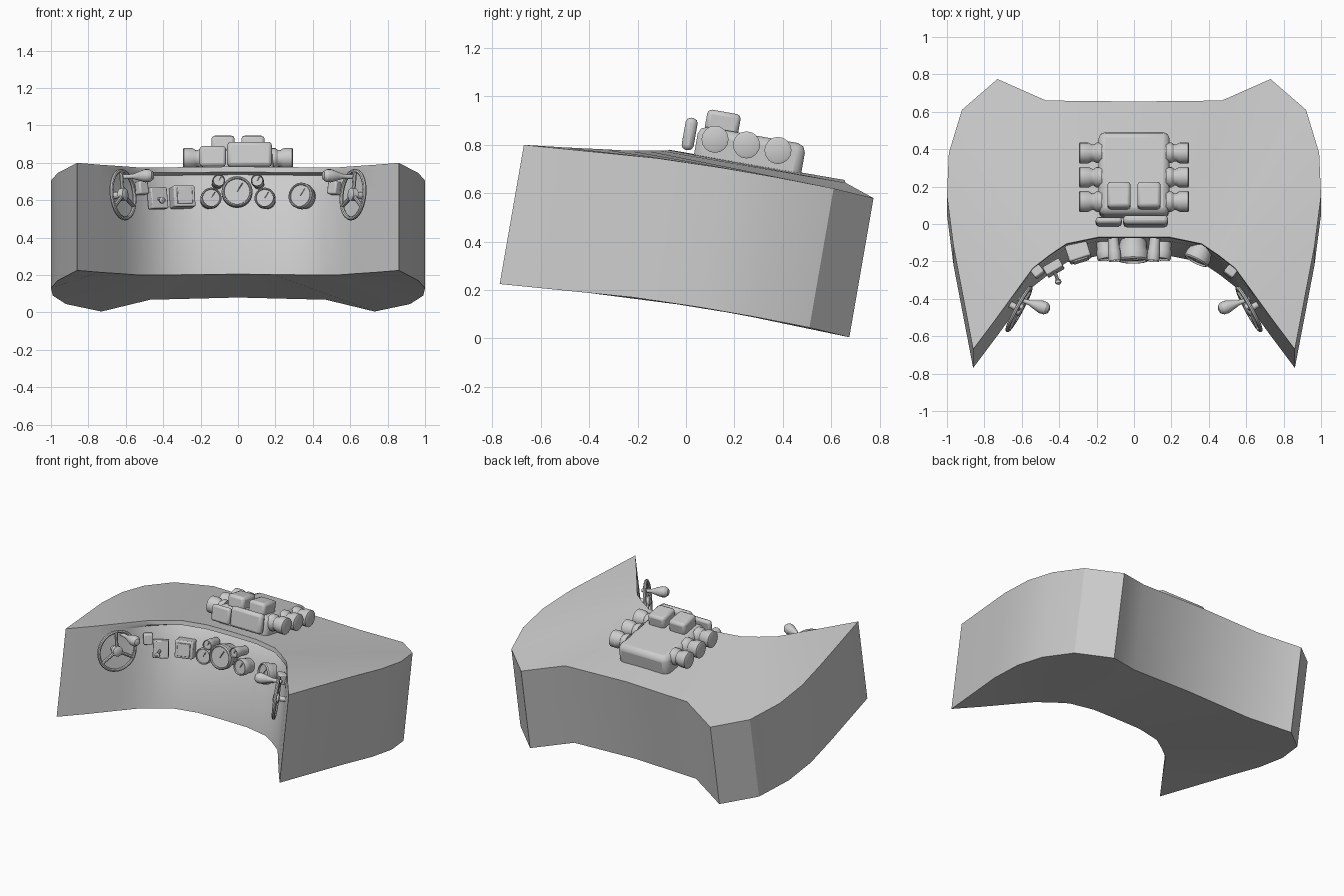
import bpy, bmesh, math
from mathutils import Vector, Matrix

if "Cube" in bpy.data.objects:
    bpy.data.objects.remove(bpy.data.objects["Cube"])

TILT = math.radians(-10)
SHEAR = Vector((0, -0.1, -0.575))      # from top edge to bottom edge


def finish(name, bm, bevel=0, segs=2):
    bmesh.ops.remove_doubles(bm, verts=bm.verts, dist=1e-5)
    bmesh.ops.recalc_face_normals(bm, faces=bm.faces)
    me = bpy.data.meshes.new(name)
    bm.to_mesh(me)
    bm.free()
    ob = bpy.data.objects.new(name, me)
    bpy.context.collection.objects.link(ob)
    if bevel:
        m = ob.modifiers.new("bevel", 'BEVEL')
        m.width, m.segments = bevel, segs
    return ob


def facing(yaw):
    """Outward direction of the tilted inner wall at a given yaw (degrees)."""
    return (Matrix.Rotation(math.radians(yaw), 3, 'Z') @ Matrix.Rotation(TILT, 3, 'X')) @ Vector((0, -1, 0))


def box(name, size, loc, yaw=0, bevel=0.01, segs=2):
    bm = bmesh.new()
    bmesh.ops.create_cube(bm, size=1)
    mat = (Matrix.Translation(loc) @ Matrix.Rotation(math.radians(yaw), 4, 'Z')
           @ Matrix.Rotation(TILT, 4, 'X') @ Matrix.Diagonal((*size, 1)))
    bmesh.ops.transform(bm, matrix=mat, verts=bm.verts)
    return finish(name, bm, bevel, segs)


def lathe(name, profile, loc, direction, n=20):
    """Revolve (radius, distance) pairs around an axis."""
    q = Vector(direction).to_track_quat('Z', 'Y')
    bm = bmesh.new()
    rings = [[bm.verts.new(Vector(loc) + q @ Vector((r * math.cos(a), r * math.sin(a), d)))
              for a in (2 * math.pi * i / n for i in range(n))] for r, d in profile]
    for a, b in zip(rings, rings[1:]):
        for i in range(n):
            bm.faces.new((a[i], a[(i + 1) % n], b[(i + 1) % n], b[i]))
    bm.faces.new(rings[0])
    bm.faces.new(rings[-1])
    return finish(name, bm)


def torus(name, R, r, loc, direction, n=28, k=8):
    q = Vector(direction).to_track_quat('Z', 'Y')
    bm = bmesh.new()
    g = []
    for i in range(n):
        a = 2 * math.pi * i / n
        g.append([bm.verts.new(Vector(loc) + q @ Vector((
            (R + r * math.cos(b)) * math.cos(a), (R + r * math.cos(b)) * math.sin(a), r * math.sin(b))))
            for b in (2 * math.pi * j / k for j in range(k))])
    for i in range(n):
        for j in range(k):
            bm.faces.new((g[i][j], g[(i + 1) % n][j], g[(i + 1) % n][(j + 1) % k], g[i][(j + 1) % k]))
    return finish(name, bm)


def rod(name, a, b, r, n=8):
    a, b = Vector(a), Vector(b)
    return lathe(name, [(r, 0), (r, (b - a).length)], a, b - a, n)


# Cowl: paired inner / outer points of the top edge for the right half
inner = [(0, -.07, .78), (.19, -.07, .778), (.36, -.105, .776), (.45, -.165, .776),
         (.54, -.235, .776), (.62, -.345, .782), (.74, -.51, .79), (.86, -.67, .80)]
outer = [(0, .655, .655), (.47, .66, .643), (.73, .775, .58), (.92, .61, .62),
         (.99, .38, .665), (1, .15, .705), (.965, -.12, .745), (.86, -.67, .80)]
recess = [1, 1, 1, .8, .5, 0, 0, 0]
levels = [(1, 0), (.95, 0), (.925, .05), (.78, 0), (0, 0)]   # overhanging lip, then wall


def mirrored(pts):
    return [Vector((-x, y, z)) for x, y, z in pts[:0:-1]] + [Vector(p) for p in pts]


inn, out, rec = mirrored(inner), mirrored(outer), recess[:0:-1] + recess
bm = bmesh.new()
wall = [[bm.verts.new(p + SHEAR * (1 - t) + Vector((0, push * w, 0)))
         for p, w in zip(inn, rec)] for t, push in levels]
rim = [[bm.verts.new(p + SHEAR * s) for p in out] for s in (0, 1)]
strips = wall + rim[::-1] + [wall[0]]
for a, b in zip(strips, strips[1:]):
    for i in range(len(inn) - 1):
        bm.faces.new((a[i], a[i + 1], b[i + 1], b[i]))
bmesh.ops.remove_doubles(bm, verts=bm.verts, dist=1e-4)
bmesh.ops.dissolve_degenerate(bm, edges=bm.edges, dist=1e-4)
finish("cowl_body", bm)

# Engine block, front plates and top boxes
box("engine_block", (.38, .45, .18), (0, .26, .752), bevel=.035)
box("front_plate_left", (.14, .035, .11), (-.135, .012, .835), bevel=.015)
box("front_plate_right", (.24, .05, .135), (.062, .015, .845), bevel=.02)
for s in (-1, 1):
    box("intake_box", (.125, .14, .09), (s * .08, .152, .892), bevel=.018)
    # Side cylinders with a waist and a flared cap
    for i in range(3):
        lathe("side_cylinder", [(.055, .17), (.055, .2), (.045, .215), (.045, .225), (.056, .245),
                                (.056, .29), (.045, .295)],
              (0, .12 + .13 * i, .823 - .023 * i), (s, 0, 0), 16)


# Gauges: drum with a raised rim and sunken dial
def gauge(name, x, y, z, r, depth, yaw=0, n=24):
    lathe(name, [(r * .85, -.02), (r * .9, depth * .3), (r, depth * .5), (r, depth * .9),
                 (r * .92, depth), (r * .85, depth), (r * .82, depth * .88)], (x, y, z), facing(yaw), n)
    d = facing(yaw)
    rod(name + "_needle", Vector((x, y, z)) + d * depth * .92,
        Vector((x + r * .35, y, z + r * .55)) + d * depth * .92, .004, 6)


gauge("main_gauge", -.005, -.105, .632, .083, .095)
for s in (-1, 1):
    gauge("small_gauge", s * .11, -.1, .69, .034, .1, -s * 5)
    gauge("side_gauge", s * .153, -.105, .6, .055, .085, -s * 8)
gauge("large_right_gauge", .365, -.13, .613, .07, .08, -27)

# Square screen
box("screen_housing", (.12, .1, .115), (-.3, -.145, .615), 18, .008)
sc = Vector((-.3, -.145, .615)) + facing(18) * .052
box("screen_panel", (.085, .012, .085), sc, 18, .004)

# Lever switch box
sw = Vector((-.43, -.235, .61))
box("switch_box", (.1, .05, .115), sw, 30, .006)
tip = Vector((-.405, -.31, .6))
rod("switch_lever", sw, tip, .009)
lathe("switch_knob", [(.006, -.018), (.017, -.008), (.017, .006), (.006, .014)], tip, facing(15), 12)

# Steering wheels with spokes, hub, bracket and spinner knob
for s in (-1, 1):
    d = Vector((-s * .87, -.47, .1)).normalized()
    c = Vector((s * .615, -.455, .63))
    torus("steering_wheel", .128, .011, c, d)
    up = (Vector((0, 0, 1)) - d * d.z).normalized()
    side = d.cross(up)
    for k in range(3):
        a = math.radians(90 + 120 * k)
        rod("wheel_spoke", c, c + (up * math.sin(a) + side * math.cos(a)) * .125, .011)
    lathe("wheel_hub", [(.018, -.1), (.018, -.02), (.034, -.015), (.034, .015), (.02, .022)], c, d, 14)
    lathe("spinner_knob", [(.012, -.015), (.012, .02), (.014, .05), (.026, .085), (.035, .115),
                           (.034, .14), (.022, .158), (.006, .164)],
          (s * .605, -.405, .725), (-s * .94, -.33, .05), 16)
    box("wall_bracket", (.06, .05, .07), (s * .515, -.255, .665), -s * 38, .008)

bpy.ops.object.select_all(action='SELECT')
bpy.context.view_layer.objects.active = bpy.context.selected_objects[0]
bpy.ops.object.shade_smooth_by_angle(angle=math.radians(30))
